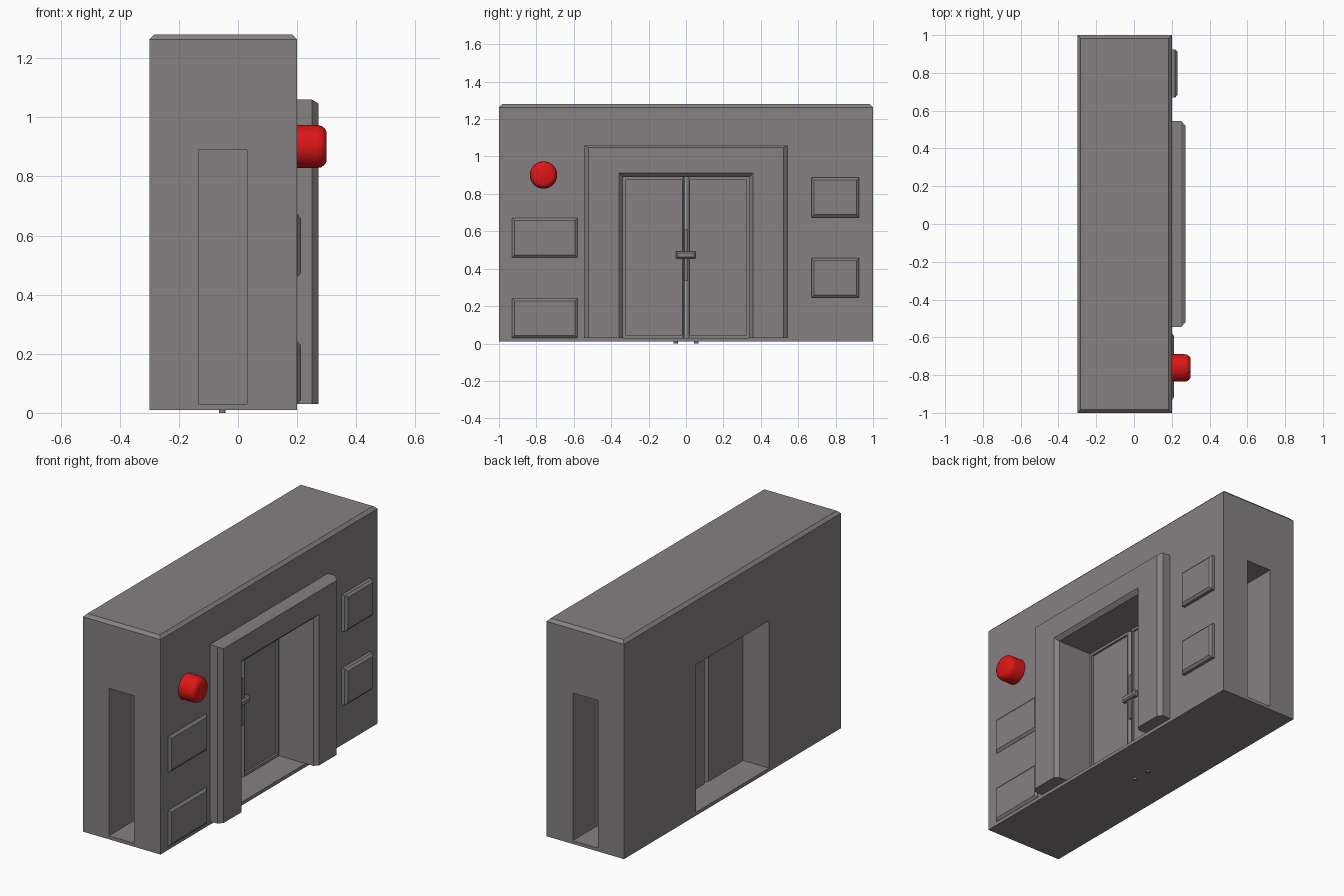
import bpy, bmesh, math

if "Cube" in bpy.data.objects:
    bpy.data.objects.remove(bpy.data.objects["Cube"])


def material(name, color):
    m = bpy.data.materials.new(name)
    m.diffuse_color = (*color, 1)
    m.use_nodes = True
    m.node_tree.nodes["Principled BSDF"].inputs["Base Color"].default_value = m.diffuse_color
    return m


steel = material("dark_grey", (.236, .22, .224))
red = material("red", (.72, .008, .008))


def finish(name, loops, mat=steel):
    """Skin a list of vertex loops into one capped object."""
    bm = bmesh.new()
    rows = [[bm.verts.new(p) for p in loop] for loop in loops]
    n = len(rows[0])
    for a, b in zip(rows, rows[1:]):
        for i in range(n):
            j = (i + 1) % n
            bm.faces.new((a[i], a[j], b[j], b[i]))
    bm.faces.new(rows[0])
    bm.faces.new(rows[-1])
    bmesh.ops.recalc_face_normals(bm, faces=bm.faces)
    me = bpy.data.meshes.new(name)
    bm.to_mesh(me)
    bm.free()
    me.materials.append(mat)
    ob = bpy.data.objects.new(name, me)
    bpy.context.collection.objects.link(ob)
    return ob


def rect(x, y0, y1, z0, z1):
    return [(x, y0, z0), (x, y1, z0), (x, y1, z1), (x, y0, z1)]


def panel(name, y0, y1, z0, z1, steps):
    """Rectangle in the yz plane lofted along x; steps are (x, inset)."""
    return finish(name, [rect(x, y0 + d, y1 - d, z0 + d, z1 - d) for x, d in steps])


# Wall block with a chamfered top
wall = finish("wall", [[(-.3 + d, -1 + d, z), (.2 - d, -1 + d, z), (.2 - d, 1 - d, z), (-.3 + d, 1 - d, z)]
                       for z, d in ((.01, 0), (1.263, 0), (1.28, .017))])

# Doorway and sliding pockets, cut as one cross-shaped hole
W, B, F = .337, -.133, .03
cross = [(-.4, -W), (B, -W), (B, -1.1), (F, -1.1), (F, -W), (.4, -W),
         (.4, W), (F, W), (F, 1.1), (B, 1.1), (B, W), (-.4, W)]
cutter = finish("doorway_cutter", [[(x, y, z) for x, y in cross] for z in (.03, .89)])
mod = wall.modifiers.new("doorway", "BOOLEAN")
mod.object, mod.operation, mod.solver = cutter, "DIFFERENCE", "EXACT"
bpy.context.view_layer.objects.active = wall
bpy.ops.object.modifier_apply(modifier=mod.name)
bpy.data.objects.remove(cutter)

# Door surround: chamfered section swept over the opening
section = [(.2, .545, 1.06), (.25, .545, 1.06), (.272, .52, 1.047),
           (.272, .358, .912), (.25, W, .89), (.2, W, .89)]
path = [(-1, 0), (-1, 1), (1, 1), (1, 0)]
finish("door_surround", [[(x, s * y, z if top else .03) for x, y, z in section] for s, top in path])

# Pair of sliding doors filling the pockets: chamfered seam, recessed front panel, bottom pin
# steps are (x, seam-side y, inset of the other three sides)
steps = [(B, .018, 0), (B + .016, .002, 0), (F - .016, .002, 0), (F, .016, 0), (F, .022, .015), (F - .012, .022, .015)]
for side, s in (("left", -1), ("right", 1)):
    finish(side + "_door", [rect(x, s * y, s * (W + .002 - d), .03 + d, .89 - d) for x, y, d in steps])
    bpy.ops.mesh.primitive_cylinder_add(vertices=12, radius=.011, depth=.03, location=(-.053, s * .055, .015))
    pin = bpy.context.object
    pin.name = side + "_door_pin"
    pin.data.materials.append(steel)

# Latch bar and centre strip
panel("latch_bar", -.053, .052, .455, .491, [(.01, 0), (.036, 0), (.044, .008)])
panel("latch_strip", -.008, .008, .335, .61, [(0, 0), (.028, 0)])

# Raised wall panels
for i, (y0, y1, z0, x) in enumerate([(-.93, -.58, .46, .213), (-.93, -.58, .03, .213),
                                     (.67, .925, .675, .23), (.67, .925, .245, .23)]):
    panel(f"wall_panel_{i + 1}", y0, y1, z0, z0 + .212, [(.19, 0), (x - .012, 0), (x, .014)])

# Red alarm lamp with a rounded rim
prof = [(.19, .073), (.265, .073), (.282, .07), (.294, .061), (.3, .05)]
lamp = finish("alarm_lamp", [[(x, -.762 + r * math.cos(a), .901 + r * math.sin(a))
                              for a in (2 * math.pi * k / 32 for k in range(32))] for x, r in prof], red)
bpy.ops.object.select_all(action="DESELECT")
lamp.select_set(True)
bpy.context.view_layer.objects.active = lamp
bpy.ops.object.shade_smooth_by_angle(angle=math.radians(30))
